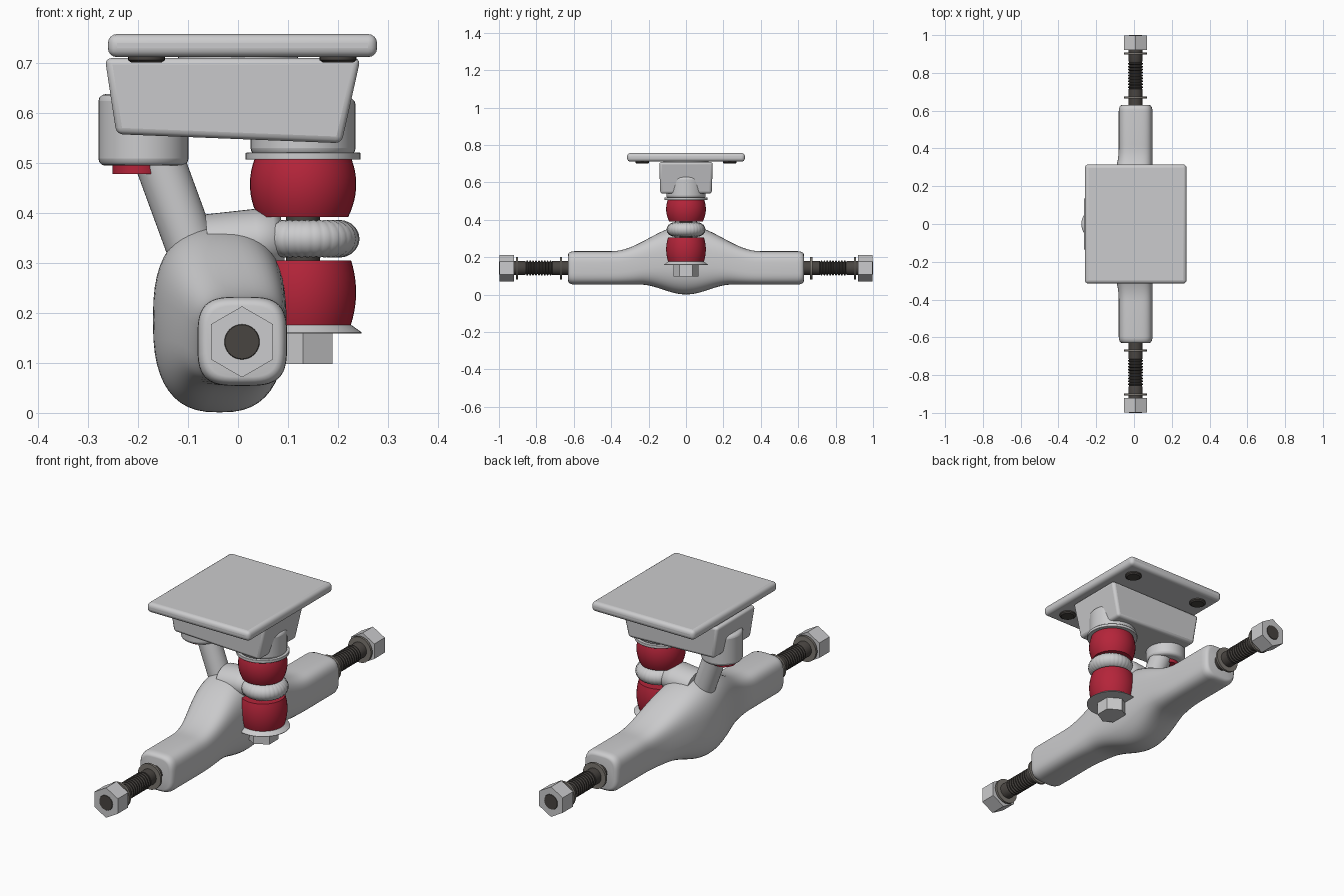
import bpy, bmesh, math
from mathutils import Vector, Matrix

if "Cube" in bpy.data.objects:
    bpy.data.objects.remove(bpy.data.objects["Cube"])


def material(name, rgb):
    m = bpy.data.materials.new(name)
    m.diffuse_color = (*rgb, 1)
    m.use_nodes = True
    m.node_tree.nodes["Principled BSDF"].inputs["Base Color"].default_value = m.diffuse_color
    return m


METAL = material("light_metal", (0.6, 0.6, 0.61))
RED = material("red_rubber", (0.46, 0.018, 0.042))
DARK = material("dark_steel", (0.065, 0.058, 0.052))
WASHER = material("washer_steel", (0.2, 0.185, 0.165))


def finish(name, bm, mat, bevel=0, segments=3, angle=35):
    bmesh.ops.recalc_face_normals(bm, faces=bm.faces)
    me = bpy.data.meshes.new(name)
    bm.to_mesh(me)
    bm.free()
    ob = bpy.data.objects.new(name, me)
    bpy.context.collection.objects.link(ob)
    me.materials.append(mat)
    if bevel:
        b = ob.modifiers.new("bevel", 'BEVEL')
        b.width, b.segments, b.limit_method = bevel, segments, 'ANGLE'
    bpy.ops.object.select_all(action='DESELECT')
    ob.select_set(True)
    bpy.context.view_layer.objects.active = ob
    bpy.ops.object.shade_smooth_by_angle(angle=math.radians(angle))
    return ob


def loft(name, rings, mat, **kw):
    """Skin closed rings of equal size and cap both ends."""
    bm = bmesh.new()
    vs = [[bm.verts.new(p) for p in ring] for ring in rings]
    n = len(vs[0])
    for a, b in zip(vs, vs[1:]):
        for i in range(n):
            j = (i + 1) % n
            bm.faces.new((a[i], a[j], b[j], b[i]))
    bm.faces.new(vs[0])
    bm.faces.new(vs[-1])
    return finish(name, bm, mat, **kw)


def lathe(name, profile, mat, origin, axis=(0, 0, 1), sides=40, turn=0, **kw):
    """Turn (radius, height) points about an axis through origin."""
    m = Matrix.Translation(origin) @ Vector(axis).to_track_quat('Z', 'Y').to_matrix().to_4x4()
    angs = [turn + math.tau * i / sides for i in range(sides)]
    rings = [[m @ Vector((r * math.cos(a), r * math.sin(a), h)) for a in angs]
             for r, h in profile]
    return loft(name, rings, mat, **kw)


def rod(name, a, b, r, mat, **kw):
    d = Vector(b) - Vector(a)
    return lathe(name, [(r, 0), (r, d.length)], mat, a, d, **kw)


def block(name, x_bottom, x_top, y_bottom, y_top, z_bottom, z_top, mat, **kw):
    """Box with tapered sides; z_bottom gives left and right heights."""
    lo = [(x_bottom[i], s * y_bottom, z_bottom[i]) for i, s in ((0, -1), (1, -1), (1, 1), (0, 1))]
    hi = [(x_top[i], s * y_top, z_top) for i, s in ((0, -1), (1, -1), (1, 1), (0, 1))]
    return loft(name, [lo, hi], mat, **kw)


# Mounting plate and tapered base
block("mounting_plate", (-0.26, 0.278), (-0.26, 0.278), 0.315, 0.315,
      (0.711, 0.711), 0.757, METAL, bevel=0.018, segments=4)
block("base_block", (-0.243, 0.207), (-0.266, 0.245), 0.138, 0.143,
      (0.557, 0.539), 0.709, METAL, bevel=0.013)
rod("base_filler", (0, 0, 0.70), (0, 0, 0.72), 0.12, METAL)

# Mounting screws on the underside of the plate
for x in (-0.183, 0.2):
    for y in (-0.234, 0.234):
        lathe("mounting_screw", [(0.03, 0.7), (0.037, 0.705), (0.037, 0.72)], DARK,
              (x, y, 0), sides=24)

# Pivot cup, its bushing and the pivot arm
rod("pivot_cup", (-0.189, 0, 0.494), (-0.189, 0, 0.637), 0.09, METAL, bevel=0.014)
rod("pivot_bushing", (-0.2, 0, 0.477), (-0.2, 0, 0.5), 0.051, RED)
rod("pivot_arm", (-0.163, 0, 0.52), (-0.075, 0, 0.28), 0.05, METAL)

# Kingpin column: seat, washers, bushings, bolt and nut
KX = 0.13
rod("kingpin_seat", (KX, 0, 0.515), (KX, 0, 0.63), 0.105, METAL, bevel=0.014)
rod("upper_washer", (KX, 0, 0.506), (KX, 0, 0.52), 0.115, METAL, bevel=0.002)


def bushing(name, z0, z1, r_low, r_mid, r_high):
    prof = []
    for i in range(11):
        t = i / 10
        ends = r_low + (r_high - r_low) * t
        prof.append((ends + (r_mid - (r_low + r_high) / 2) * (1 - (2 * t - 1) ** 2),
                     z0 + (z1 - z0) * t))
    lathe(name, prof, RED, (KX, 0, 0))


bushing("upper_bushing", 0.391, 0.507, 0.09, 0.106, 0.097)
bushing("lower_bushing", 0.174, 0.305, 0.095, 0.106, 0.096)
rod("kingpin", (KX, 0, 0.12), (KX, 0, 0.52), 0.034, DARK)
lathe("lower_washer", [(0.117, 0.159), (0.117, 0.161), (0.096, 0.176)], METAL, (KX, 0, 0))
lathe("kingpin_nut", [(0.068, 0.098), (0.068, 0.165)], METAL, (KX, 0, 0),
      sides=6, turn=math.pi / 6)

# Scalloped ring between the bushings
bm = bmesh.new()
N, M = 96, 20
ring = []
for i in range(N):
    a = math.tau * i / N
    k = 1 + 0.025 * math.cos(a * 32)
    row = []
    for j in range(M):
        b = math.tau * j / M
        r = 0.062 + 0.041 * k * math.cos(b)
        row.append(bm.verts.new((0.139 + r * math.cos(a), r * math.sin(a),
                                 0.348 + 0.037 * k * math.sin(b))))
    ring.append(row)
for i in range(N):
    p, q = ring[i], ring[(i + 1) % N]
    for j in range(M):
        bm.faces.new((p[j], q[j], q[(j + 1) % M], p[(j + 1) % M]))
finish("hanger_ring", bm, METAL)


# Hanger body: rounded section that swells towards the middle
def hanger_ring(y, scale=1.0):
    t = (1 + math.cos(math.pi * min(abs(y) / 0.4, 1))) / 2
    u = (1 + math.cos(math.pi * min(abs(y) / 0.25, 1))) / 2
    x0, x1 = -0.081 - 0.089 * t, 0.098 - 0.002 * t
    z0, z1 = 0.054 - 0.053 * u, 0.232 + 0.138 * t
    e = 2 / (3.5 - 0.9 * t)
    pts = []
    for i in range(48):
        a = math.tau * i / 48
        c, s = math.cos(a), math.sin(a)
        px = math.copysign(abs(c) ** e, c) * scale
        pz = math.copysign(abs(s) ** e, s) * scale
        pts.append(((x0 + x1) / 2 + px * (x1 - x0) / 2, y, (z0 + z1) / 2 + pz * (z1 - z0) / 2))
    return pts


tip = [(0.63, 0.8), (0.628, 0.88), (0.62, 0.95), (0.608, 0.99), (0.595, 1.0)]
stations = [(-y, s) for y, s in tip]
stations += [(-0.42 + 0.84 * i / 42, 1.0) for i in range(43)]
stations += tip[::-1]
loft("hanger_body", [hanger_ring(y, s) for y, s in stations], METAL, angle=50)

# Neck joining the hanger to the ring
neck = lathe("hanger_neck", [(0.062, 0), (0.064, 0.10), (0.06, 0.135), (0.045, 0.15)], METAL,
             (-0.06, 0, 0.335), (1, 0, 0.09), angle=60)
neck.scale.y = 1.3

# Axle ends: threaded rod, two washers and a hexagonal nut on each side
AX, AZ = 0.008, 0.142
for side in (-1, 1):
    prof = [(0.037, 0.6), (0.037, 0.715)]
    for i in range(9):
        y = 0.718 + i * 0.0155
        prof += [(0.033, y), (0.040, y + 0.004), (0.040, y + 0.009), (0.033, y + 0.0125)]
    prof += [(0.037, 0.862), (0.037, 0.995), (0.034, 1.0)]
    org, ax = (AX, 0, AZ), (0, side, 0)
    lathe("axle", prof, DARK, org, ax, sides=32)
    for name, y in (("inner_axle_washer", 0.664), ("outer_axle_washer", 0.897)):
        lathe(name, [(0.06, y), (0.06, y + 0.011)], WASHER, org, ax, sides=32)
    # a corner of each nut points straight up
    lathe("axle_nut", [(0.071, 0.92), (0.071, 0.998)], METAL, org, ax, sides=6,
          turn=math.pi / 6 if abs((Vector(ax).to_track_quat('Z', 'Y') @ Vector((0, 1, 0))).z) > 0.5
          else 0)
